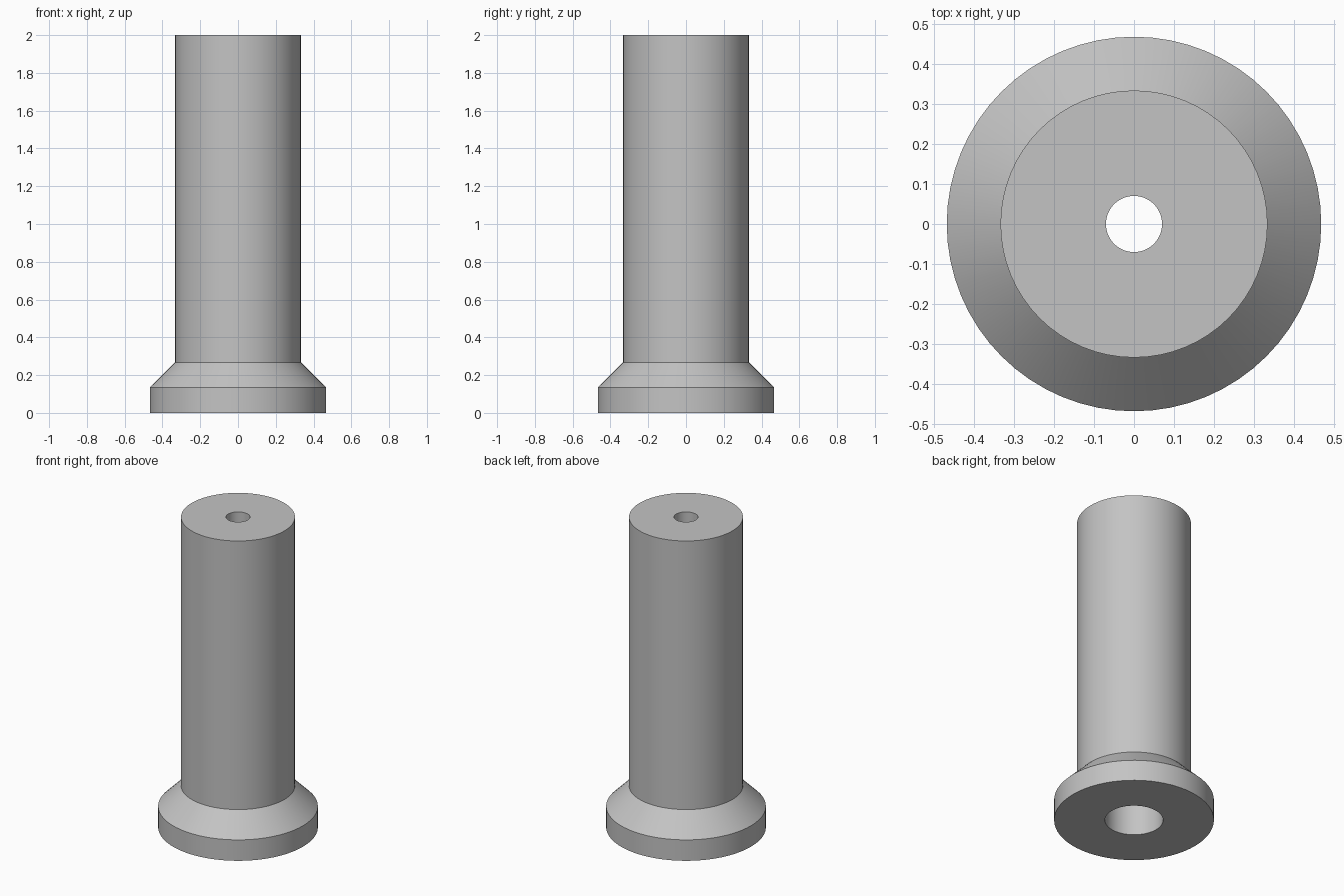
import bpy
import bmesh
import math

cube = bpy.data.objects.get("Cube")
if cube:
    bpy.data.objects.remove(cube, do_unlink=True)

SIDES = 64

# Plain grey material
grey = bpy.data.materials.new("plain grey")
grey.use_nodes = True
colour = (0.55, 0.55, 0.55, 1)
grey.diffuse_color = colour
grey.node_tree.nodes["Principled BSDF"].inputs["Base Color"].default_value = colour


def lathe(name, profile, material):
    """Revolve a closed (radius, height) profile around z."""
    bm = bmesh.new()
    rings = []
    for radius, height in profile:
        ring = []
        for i in range(SIDES):
            a = 2 * math.pi * i / SIDES
            ring.append(bm.verts.new((radius * math.cos(a), radius * math.sin(a), height)))
        rings.append(ring)
    for lower, upper in zip(rings, rings[1:] + rings[:1]):
        for i in range(SIDES):
            j = (i + 1) % SIDES
            bm.faces.new((lower[i], lower[j], upper[j], upper[i]))
    bmesh.ops.recalc_face_normals(bm, faces=bm.faces)
    mesh = bpy.data.meshes.new(name)
    bm.to_mesh(mesh)
    bm.free()
    mesh.materials.append(material)
    obj = bpy.data.objects.new(name, mesh)
    bpy.context.collection.objects.link(obj)
    bpy.ops.object.select_all(action="DESELECT")
    obj.select_set(True)
    bpy.context.view_layer.objects.active = obj
    bpy.ops.object.shade_smooth_by_angle(angle=math.radians(30))
    return obj


# Flanged post: wide foot, sloped shoulder, shaft, and a stepped bore
lathe("flanged_post", [
    (0.17, 0), (0.467, 0), (0.467, 0.135), (0.333, 0.268),
    (0.333, 2), (0.07, 2), (0.07, 1.73), (0.17, 1.73),
], grey)
